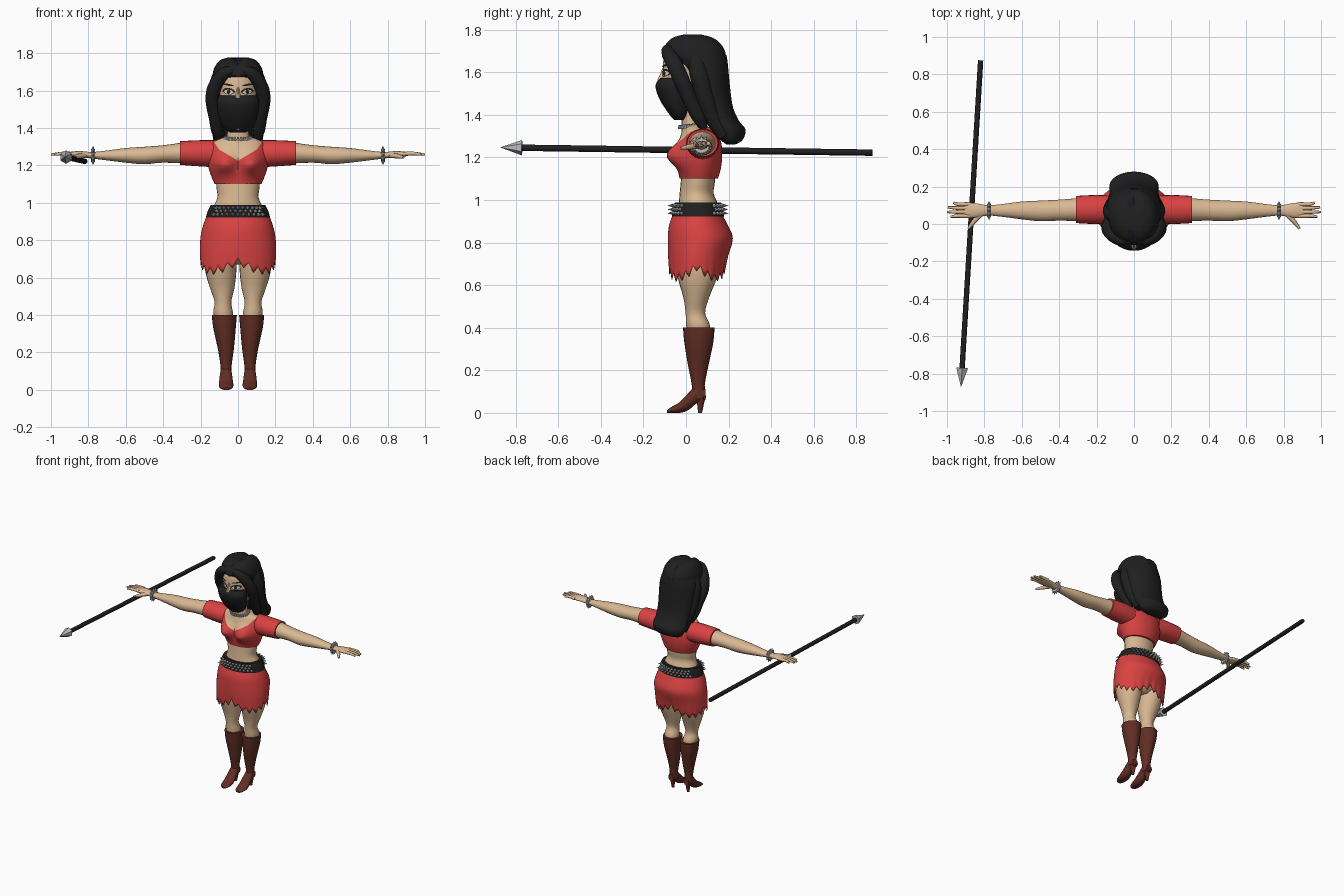
import bpy, bmesh, math
from mathutils import Vector

old = bpy.data.objects.get("Cube")
if old:
    bpy.data.objects.remove(old)


def material(name, r, g, b):
    mat = bpy.data.materials.new(name)
    mat.use_nodes = True
    mat.diffuse_color = (r, g, b, 1)
    mat.node_tree.nodes["Principled BSDF"].inputs["Base Color"].default_value = (r, g, b, 1)
    return mat


SKIN = material("skin", .70, .48, .29)
RED = material("red cloth", .70, .055, .055)
BLACK = material("black", .014, .014, .015)
BROWN = material("brown leather", .12, .027, .017)
SILVER = material("silver", .5, .5, .52)
WHITE = material("eye white", .75, .75, .75)
parts = []


def finish(name, bm, *mats, mirror=False, thick=0):
    """Turn a bmesh into a named object, optionally mirrored across x."""
    bmesh.ops.recalc_face_normals(bm, faces=bm.faces)
    mesh = bpy.data.meshes.new(name)
    bm.to_mesh(mesh)
    bm.free()
    for mat in mats:
        mesh.materials.append(mat)
    obj = bpy.data.objects.new(name, mesh)
    bpy.context.collection.objects.link(obj)
    if thick:
        obj.modifiers.new("thickness", "SOLIDIFY").thickness = thick
    if mirror:
        obj.modifiers.new("mirror", "MIRROR")
    parts.append(obj)
    return obj


def smooth_rows(rows, steps):
    """Catmull-Rom interpolation between rows of numbers."""
    out = []
    for i in range(len(rows) - 1):
        p, q, r, s = rows[max(i - 1, 0)], rows[i], rows[i + 1], rows[min(i + 2, len(rows) - 1)]
        for k in range(steps):
            t = k / steps
            out.append([b + t / 2 * (c - a + t * (2*a - 5*b + 4*c - d + t * (3*(b - c) + d - a)))
                        for a, b, c, d in zip(p, q, r, s)])
    return out + [list(rows[-1])]


def loft(rows, axis="Z", sides=24, steps=3, caps=True):
    """Skin ellipses given as (position, low a, high a, low b, high b) along an axis."""
    bm, rings = bmesh.new(), []
    for t, a0, a1, b0, b1 in smooth_rows(rows, steps):
        ring = []
        for i in range(sides):
            angle = math.tau * i / sides
            a = (a0 + a1) / 2 + (a1 - a0) / 2 * math.cos(angle)
            b = (b0 + b1) / 2 + (b1 - b0) / 2 * math.sin(angle)
            ring.append(bm.verts.new({"X": (t, a, b), "Y": (a, t, b), "Z": (a, b, t)}[axis]))
        rings.append(ring)
    for low, high in zip(rings, rings[1:]):
        for i in range(sides):
            j = (i + 1) % sides
            bm.faces.new((low[i], low[j], high[j], high[i]))
    if caps:
        bm.faces.new(rings[0])
        bm.faces.new(rings[-1])
    return bm


def centred(*rows):
    return [(z, -w, w, y0, y1) for z, w, y0, y1 in rows]


def cone(bm, start, end, r0, r1, sides=8):
    start, end = Vector(start), Vector(end)
    turn = (end - start).to_track_quat("Z", "Y").to_matrix().to_4x4()
    turn.translation = (start + end) / 2
    bmesh.ops.create_cone(bm, cap_ends=True, segments=sides, radius1=r0, radius2=r1,
                          depth=(end - start).length, matrix=turn)


def tube(name, points, mat, mirror=True):
    """Smooth tapering strand through (x, y, z, radius) points."""
    bm, last = bmesh.new(), None
    path = smooth_rows(points, 4)
    for i, (x, y, z, r) in enumerate(path):
        ahead, behind = path[min(i + 1, len(path) - 1)], path[max(i - 1, 0)]
        turn = (Vector(ahead[:3]) - Vector(behind[:3])).to_track_quat("Z", "Y")
        ring = [bm.verts.new(Vector((x, y, z)) + turn @ Vector(
            (r * math.cos(math.tau * k / 10), r * math.sin(math.tau * k / 10), 0))) for k in range(10)]
        if last:
            for k in range(10):
                j = (k + 1) % 10
                bm.faces.new((last[k], last[j], ring[j], ring[k]))
        else:
            bm.faces.new(ring)
        last = ring
    bm.faces.new(last)
    finish(name, bm, mat, mirror=mirror)


# Bare waist and hips
finish("waist", loft(centred((.67, .05, .02, .12), (.72, .15, -.04, .17), (.8, .18, -.05, .19),
       (.9, .155, -.05, .165), (.98, .13, -.035, .15), (1.03, .11, -.03, .13),
       (1.08, .115, -.025, .135), (1.15, .12, -.02, .14))), SKIN)

# Cropped top with a sweetheart neckline cut into the chest
bm = loft(centred((1.10, .125, -.03, .15), (1.14, .142, -.035, .162), (1.2, .16, -.035, .17),
          (1.27, .162, -.03, .165), (1.32, .14, -.02, .14), (1.345, .09, -.01, .1),
          (1.36, .05, 0, .07)), sides=48, steps=4)
for v in bm.verts:
    if v.co.y < .06:
        bump = ((abs(v.co.x) - .075) / .06) ** 2 + ((v.co.z - 1.21) / .055) ** 2
        v.co.y -= .068 * math.exp(-bump)
for base_x, base_z, slope in ((0, 1.225, .6), (.1, 1.285, 1.4)):
    for side in (-1, 1):
        bmesh.ops.bisect_plane(bm, geom=bm.verts[:] + bm.edges[:] + bm.faces[:],
                               plane_co=(side * base_x, 0, base_z), plane_no=(-side * slope, 0, 1))
for f in bm.faces:
    x, y, z = f.calc_center_median()
    x = abs(x)
    neckline = 1.225 + .6 * x if x < .1 else 1.285 + 1.4 * (x - .1)
    f.material_index = int(z > (neckline if y < .06 else 1.335))
finish("cropped_top", bm, RED, SKIN)
finish("sleeve", loft([(.11, .01, .15, 1.19, 1.335), (.2, 0, .155, 1.195, 1.335),
       (.31, .005, .15, 1.203, 1.33)], "X"), RED, mirror=True)

# Arms and hands
finish("arm", loft([(.28, .015, .14, 1.21, 1.325), (.4, .018, .13, 1.215, 1.308),
       (.5, .015, .125, 1.207, 1.3), (.6, .025, .12, 1.215, 1.293), (.7, .038, .107, 1.227, 1.28),
       (.78, .045, .1, 1.237, 1.272), (.84, .035, .11, 1.243, 1.277), (.89, .033, .115, 1.248, 1.274),
       (.91, .04, .11, 1.252, 1.27)], "X"), SKIN, mirror=True)
for i, (name, reach) in enumerate((("index", .98), ("middle", 1), ("ring", .995), ("little", .965))):
    y = .043 + .021 * i
    tube(name + "_finger", [(.88, y, 1.262, .011), (.94, y, 1.264, .01),
                            (reach, y + .004 * (i - 1), 1.258, .006)], SKIN)
tube("thumb", [(.81, .06, 1.255, .014), (.85, .02, 1.25, .013), (.885, -.025, 1.243, .007)], SKIN)

# Spiked bracelets
bm = loft([(.765, .037, .108, 1.22, 1.288), (.775, .032, .113, 1.215, 1.293),
           (.785, .037, .108, 1.22, 1.288)], "X", steps=1)
for i in range(12):
    out = Vector((0, math.cos(math.tau * i / 12), math.sin(math.tau * i / 12)))
    mid = Vector((.775, .072, 1.254))
    cone(bm, mid + out * .035, mid + out * .052, .009, 0, 6)
finish("bracelet", bm, SILVER, mirror=True)

# Skirt with a ragged hem that dips at the corners
bm = loft(centred((.935, .166, -.06, .168), (.88, .186, -.08, .197), (.82, .2, -.085, .22),
          (.74, .204, -.085, .2), (.66, .2, -.08, .182)), sides=88, caps=False)
for v in bm.verts:
    if v.co.z < .76:
        angle = math.atan2((v.co.y - .05) / .13, v.co.x / .2)
        tooth = abs((angle / math.tau * 22) % 1 - .5) * 2
        hem = .705 - .05 * abs(math.sin(2 * angle)) - .04 * tooth
        v.co.z = .76 - (.76 - v.co.z) * (.76 - hem) / .1
finish("skirt", bm, RED, thick=.004)

# Studded belt
finish("belt", loft(centred((.922, .172, -.066, .178), (.955, .162, -.062, .175),
       (.988, .146, -.052, .165)), sides=40), BLACK)
bm = bmesh.new()
for row in range(3):
    for i in range(36):
        angle = math.tau * (i + row % 2 / 2) / 36
        out = Vector((math.cos(angle), math.sin(angle), 0))
        if abs(out.y) > .6:
            wide = .168 - .008 * row
            root = Vector((out.x * wide, .056 + out.y * .117, .937 + .018 * row))
            cone(bm, root, root + out * .027, .01, 0, 5)
finish("belt_studs", bm, SILVER)

# Legs and heeled boots
finish("leg", loft([(.38, .025, .125, .005, .115), (.42, .028, .132, 0, .11), (.47, .036, .125, -.002, .09),
       (.54, .02, .148, -.012, .108), (.62, .01, .172, -.035, .14), (.7, .006, .18, -.05, .163),
       (.8, .005, .17, -.04, .17)]), SKIN, mirror=True)
finish("boot_shaft", loft([(.07, .035, .095, .025, .095), (.13, .034, .094, .027, .088),
       (.22, .022, .108, .01, .105), (.33, .012, .132, -.008, .128), (.4, .006, .14, -.014, .134)]),
       BROWN, mirror=True)
finish("boot_foot", loft([(-.09, .045, .08, 0, .012), (-.07, .03, .097, 0, .027), (-.03, .025, .102, 0, .05),
       (.01, .028, .1, .012, .092), (.05, .034, .095, .045, .13), (.092, .042, .088, .06, .11)], "Y"),
       BROWN, mirror=True)
bm = bmesh.new()
cone(bm, (.065, .066, 0), (.065, .07, .08), .009, .022, 10)
finish("boot_heel", bm, BROWN, mirror=True)

# Neck, head and beaded choker
finish("neck", loft(centred((1.32, .07, -.02, .075), (1.36, .058, -.02, .065), (1.46, .055, -.02, .07))), SKIN)
finish("head", loft(centred((1.39, .03, -.07, .03), (1.44, .075, -.1, .06), (1.52, .1, -.11, .12),
       (1.6, .11, -.11, .15), (1.68, .105, -.1, .15), (1.73, .07, -.05, .12))), SKIN)
bm = bmesh.new()
for i in range(24):
    angle = math.tau * i / 24
    spot = Vector((.07 * math.cos(angle), .023 + .052 * math.sin(angle), 1.348 + .006 * math.sin(angle)))
    cone(bm, spot - Vector((0, 0, .009)), spot + Vector((0, 0, .009)), .009, .006, 6)
finish("choker", bm, SILVER)


# Eyes and brows as thin strips that follow the face
def face_strip(name, x, z, half_w, half_h, lift, tilt, mat):
    bm, pairs = bmesh.new(), []
    for i in range(9):
        u = i / 4 - 1
        px, h = x + u * half_w, half_h * math.sqrt(max(.02, 1 - u * u))
        y = .02 - .13 * math.sqrt(1 - (px / .11) ** 2) - lift
        pairs.append([bm.verts.new((px, y, z + tilt * u + s * h)) for s in (-1, 1)])
    for (a, b), (c, d) in zip(pairs, pairs[1:]):
        bm.faces.new((a, c, d, b))
    finish(name, bm, mat, mirror=True)


face_strip("eye_liner", .05, 1.597, .033, .017, .003, .003, BLACK)
face_strip("eye", .05, 1.594, .025, .011, .005, .002, WHITE)
face_strip("pupil", .05, 1.594, .01, .011, .007, 0, BLACK)
face_strip("eyebrow", .055, 1.632, .034, .005, .004, .006, BLACK)

# Face mask with a pointed nose
finish("nose", loft(centred((1.56, .017, -.138, -.09), (1.59, .011, -.122, -.09),
       (1.62, .006, -.111, -.09)), sides=10), SKIN)
finish("mask", loft(centred((1.375, .04, -.055, 0), (1.41, .085, -.085, .015), (1.48, .107, -.128, .02),
       (1.54, .113, -.143, .01), (1.573, .1, -.118, 0))), BLACK)

# Long hair: main mass with a centre parting, plus side locks
bm = loft(centred((1.26, .08, .19, .23), (1.28, .115, .165, .265), (1.33, .132, .12, .28),
          (1.37, .13, .09, .25), (1.43, .133, .06, .222), (1.5, .14, .02, .21), (1.6, .145, -.02, .2),
          (1.65, .142, -.065, .195), (1.68, .137, -.108, .19), (1.72, .127, -.108, .18),
          (1.76, .1, -.075, .14), (1.777, .055, -.03, .09)), sides=40)
for v in bm.verts:
    if v.co.z > 1.69:
        v.co.z -= .022 * math.exp(-(v.co.x / .022) ** 2)
finish("hair", bm, BLACK)
tube("front_lock", [(.015, -.085, 1.71, .02), (.07, -.085, 1.695, .032), (.115, -.055, 1.64, .038),
     (.137, -.02, 1.56, .038), (.122, .025, 1.46, .036), (.112, .06, 1.39, .033), (.1, .085, 1.335, .018)], BLACK)
tube("side_lock", [(.09, .04, 1.72, .03), (.12, .06, 1.6, .045), (.115, .09, 1.48, .045),
     (.1, .13, 1.38, .04), (.095, .18, 1.3, .03)], BLACK)

# Spear held across the right hand
bm = bmesh.new()
tip = (-.919, -.77, 1.245)
cone(bm, (-.82, .875, 1.222), tip, .015, .015, 10)
finish("spear_shaft", bm, BLACK)
bm = bmesh.new()
cone(bm, tip, (-.925, -.873, 1.247), .036, 0, 6)
finish("spear_head", bm, SILVER)

# Smooth shading with crisp edges kept
for obj in bpy.context.selected_objects:
    obj.select_set(False)
for obj in parts:
    obj.select_set(True)
bpy.context.view_layer.objects.active = parts[0]
bpy.ops.object.shade_smooth_by_angle(angle=math.radians(40))
